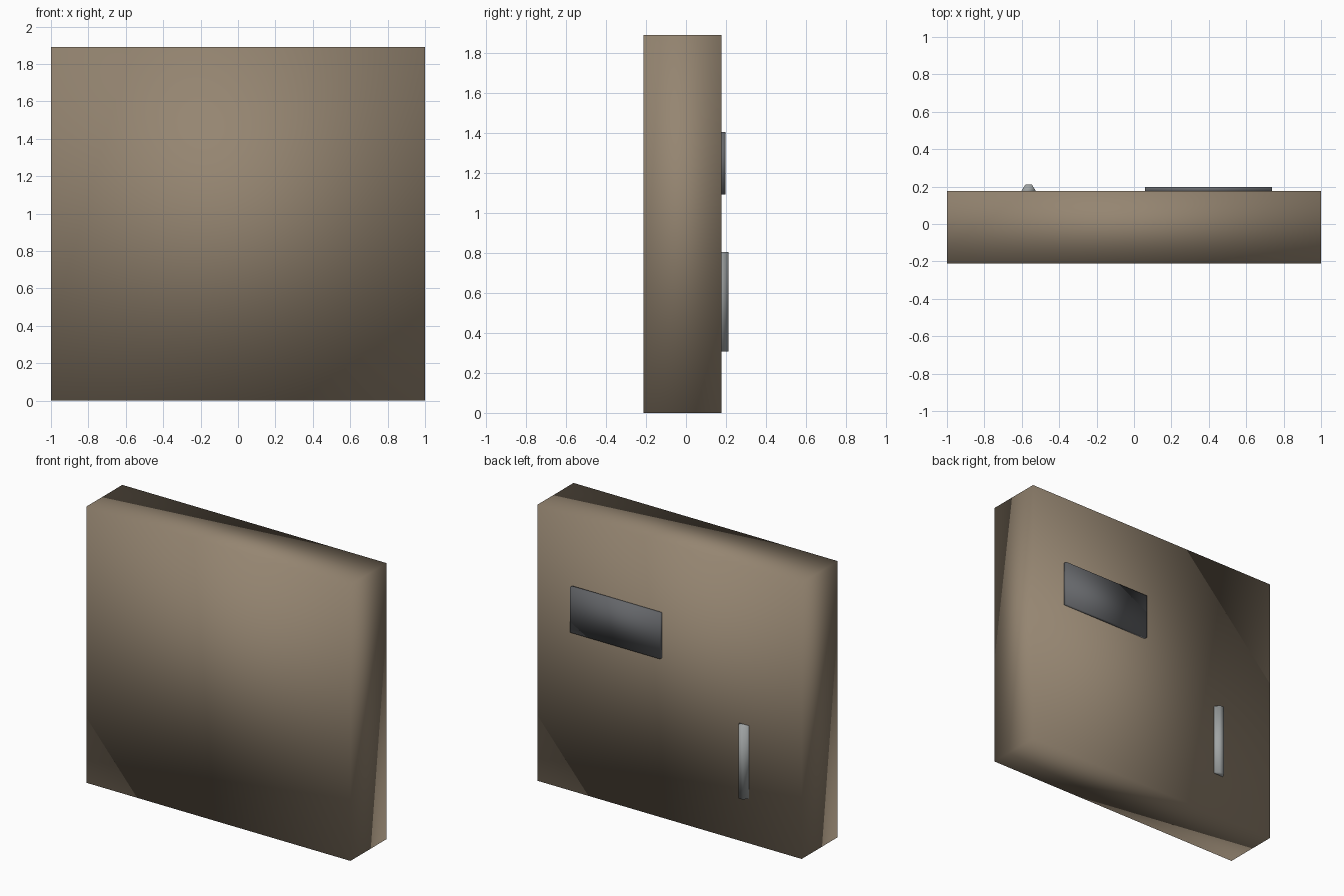
import bpy, bmesh

if "Cube" in bpy.data.objects:
    bpy.data.objects.remove(bpy.data.objects["Cube"])


def material(name, rgb):
    m = bpy.data.materials.new(name)
    m.diffuse_color = (*rgb, 1)
    m.use_nodes = True
    m.node_tree.nodes["Principled BSDF"].inputs["Base Color"].default_value = m.diffuse_color
    return m


def prism(name, profile, z0, z1, mat):
    """Extrude an xy profile from z0 to z1, smooth shaded all over."""
    bm = bmesh.new()
    face = bm.faces.new([bm.verts.new((x, y, z0)) for x, y in profile])
    top = bmesh.ops.extrude_face_region(bm, geom=[face])["geom"]
    bmesh.ops.translate(bm, vec=(0, 0, z1 - z0),
                        verts=[g for g in top if isinstance(g, bmesh.types.BMVert)])
    bmesh.ops.recalc_face_normals(bm, faces=bm.faces[:])
    for f in bm.faces:
        f.smooth = True
    mesh = bpy.data.meshes.new(name)
    bm.to_mesh(mesh)
    bm.free()
    mesh.materials.append(mat)
    obj = bpy.data.objects.new(name, mesh)
    bpy.context.collection.objects.link(obj)
    return obj


def rect(x0, x1, y0, y1):
    return [(x0, y0), (x1, y0), (x1, y1), (x0, y1)]


brown = material("brown", (0.30, 0.235, 0.165))
dark = material("dark_grey", (0.13, 0.135, 0.145))
metal = material("light_grey", (0.35, 0.37, 0.37))

# Slab body
prism("body", rect(-1, 1, -0.212, 0.177), 0, 1.89, brown)

# Thin plate on the back
prism("plate", rect(0.058, 0.738, 0.17, 0.198), 1.093, 1.405, dark)

# Tapered vertical handle on the back
prism("handle", [(-0.602, 0.17), (-0.602, 0.177), (-0.58, 0.212), (-0.547, 0.212),
                 (-0.525, 0.177), (-0.525, 0.17)], 0.307, 0.805, metal)
